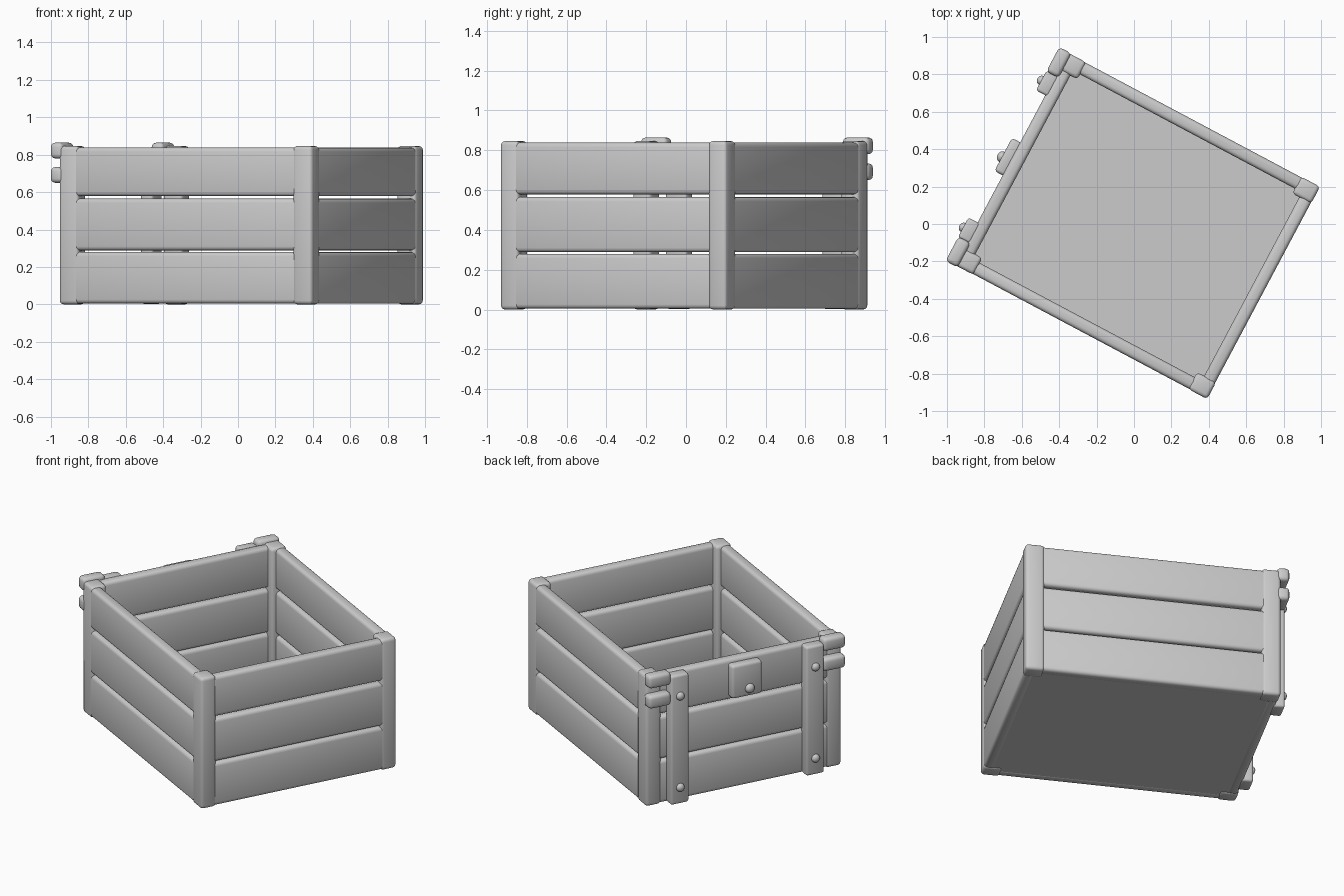
import bpy
import bmesh
from math import radians
from mathutils import Matrix, Vector

cube = bpy.data.objects.get("Cube")
if cube:
    bpy.data.objects.remove(cube, do_unlink=True)

TURN = Matrix.Rotation(radians(-28), 4, 'Z')   # the crate stands turned on the ground
X0, X1, Y = -0.745, 0.785, 0.643               # outer faces of the crate body

mat = bpy.data.materials.new("plain_grey")
mat.use_nodes = True
grey = (0.6, 0.6, 0.6, 1)
mat.diffuse_color = grey
mat.node_tree.nodes["Principled BSDF"].inputs["Base Color"].default_value = grey


def finish(name, bm):
    mesh = bpy.data.meshes.new(name)
    bm.to_mesh(mesh)
    bm.free()
    mesh.materials.append(mat)
    obj = bpy.data.objects.new(name, mesh)
    bpy.context.collection.objects.link(obj)
    obj.matrix_world = TURN
    bpy.ops.object.select_all(action='DESELECT')
    obj.select_set(True)
    bpy.context.view_layer.objects.active = obj
    bpy.ops.object.shade_smooth_by_angle(angle=radians(35))
    return obj


def box(name, low, high, round_edge=0.018):
    low, high = Vector(low), Vector(high)
    bm = bmesh.new()
    bmesh.ops.create_cube(bm, size=1)
    bmesh.ops.scale(bm, vec=high - low, verts=bm.verts)
    bmesh.ops.translate(bm, vec=(low + high) / 2, verts=bm.verts)
    if round_edge:
        bmesh.ops.bevel(bm, geom=bm.edges[:], offset=round_edge, segments=3,
                        profile=0.5, affect='EDGES')
    return finish(name, bm)


def stud(name, x, y, z, radius=0.026):
    bm = bmesh.new()
    bmesh.ops.create_uvsphere(bm, u_segments=16, v_segments=10, radius=radius)
    bmesh.ops.scale(bm, vec=(0.8, 1, 1), verts=bm.verts)
    bmesh.ops.translate(bm, vec=(x, y, z), verts=bm.verts)
    return finish(name, bm)


# Floor board
box("floor", (X0 + 0.02, -Y + 0.02, 0.006), (X1 - 0.02, Y - 0.02, 0.05), 0)

# Three rows of planks on all four walls
THICK, IN = 0.072, 0.003
for row, (z0, z1) in enumerate([(0.004, 0.28), (0.288, 0.565), (0.578, 0.838)], 1):
    for side, label in ((-1, "front"), (1, "back")):
        ys = sorted((side * (Y - IN), side * (Y - THICK)))
        box(f"{label}_plank_{row}", (X0 + IN, ys[0], z0), (X1 - IN, ys[1], z1), 0.022)
    for x, label in ((X0 + IN, "right"), (X1 - THICK, "left")):
        box(f"{label}_plank_{row}", (x, -Y + IN, z0), (x + THICK - IN, Y - IN, z1), 0.022)

# Corner posts
PX, PY = 0.115, 0.102
for x, side_name in ((X0, "right"), (X1 - PX, "left")):
    for y, end_name in ((-Y, "front"), (Y - PY, "back")):
        box(f"{end_name}_{side_name}_post", (x, y, 0), (x + PX, y + PY, 0.846), 0.02)

# Straps, studs and corner clasps on the hinge side
for s, label in ((-1, "front"), (1, "back")):
    mid = s * 0.445
    box(f"{label}_strap", (-0.798, mid - 0.06, 0.003), (X0 + 0.02, mid + 0.06, 0.836), 0.015)
    for z, level in ((0.11, "lower"), (0.7, "upper")):
        stud(f"{label}_strap_{level}_stud", -0.8, mid, z)
    ys = sorted((s * 0.5, s * 0.648))
    for z, level in ((0.65, "lower"), (0.78, "upper")):
        box(f"{label}_{level}_clasp", (-0.797, ys[0], z), (X0 + 0.022, ys[1], z + 0.084), 0.022)

# Lock plate with its stud
box("lock_plate", (-0.792, -0.1, 0.6), (X0 + 0.02, 0.1, 0.815), 0.018)
stud("lock_stud", -0.794, -0.015, 0.652, 0.03)
